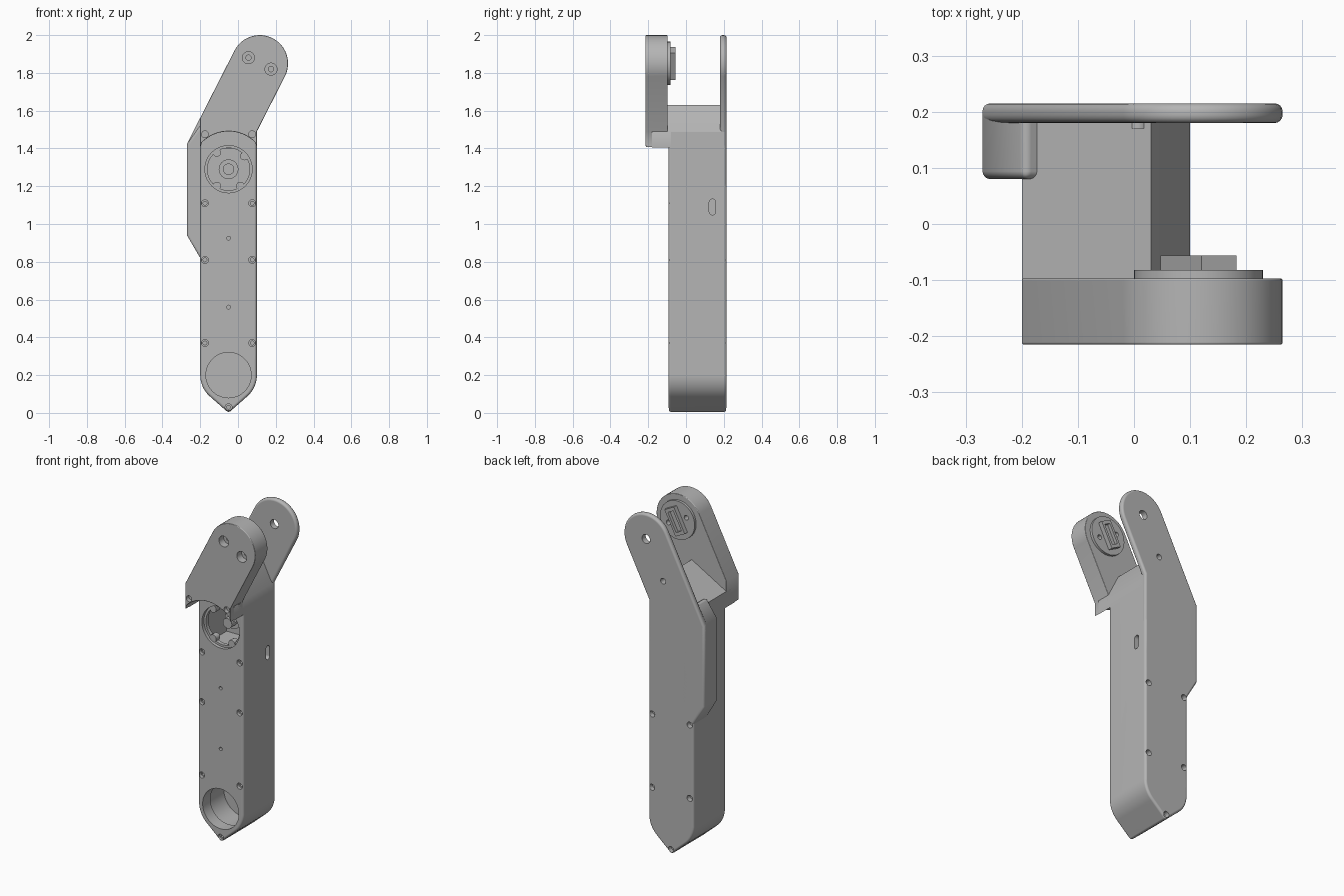
import bpy, bmesh, math
from math import sin, cos, radians

cube = bpy.data.objects.get("Cube")
if cube:
    bpy.data.objects.remove(cube, do_unlink=True)

grey = bpy.data.materials.new("light_grey")
grey.use_nodes = True
tone = (0.46, 0.46, 0.46, 1)
grey.diffuse_color = tone
grey.node_tree.nodes["Principled BSDF"].inputs["Base Color"].default_value = tone

TILT = radians(27)
BX = -0.05                # body centre line
JX, JZ, R = 0.115, 1.85, 0.15   # upper joint and limb half width
HUB_Z, FOOT_Z = 1.29, 0.2
FRONT, BACK = -0.093, 0.215


def arc(cx, cz, r, a, b, n=24):
    step = radians(b - a) / n
    return [(cx + r * cos(radians(a) + i * step), cz + r * sin(radians(a) + i * step))
            for i in range(n + 1)]


def fix_normals(bm):
    bm.normal_update()
    bmesh.ops.recalc_face_normals(bm, faces=bm.faces)


def add_prism(bm, pts, y0, y1):
    face = bm.faces.new([bm.verts.new((x, y0, z)) for x, z in pts])
    out = bmesh.ops.extrude_face_region(bm, geom=[face])
    new = [v for v in out["geom"] if isinstance(v, bmesh.types.BMVert)]
    bmesh.ops.translate(bm, verts=new, vec=(0, y1 - y0, 0))
    fix_normals(bm)


def to_object(bm, name):
    mesh = bpy.data.meshes.new(name)
    bm.to_mesh(mesh)
    bm.free()
    mesh.materials.append(grey)
    obj = bpy.data.objects.new(name, mesh)
    bpy.context.scene.collection.objects.link(obj)
    return obj


def prism(name, pts, y0, y1, round_edge=0):
    bm = bmesh.new()
    add_prism(bm, pts, y0, y1)
    obj = to_object(bm, name)
    if round_edge:
        mod = obj.modifiers.new("round", "BEVEL")
        mod.width, mod.segments = round_edge, 4
        mod.limit_method, mod.angle_limit = "ANGLE", radians(40)
    return obj


def along_arm(across, up):
    """Point measured from the upper joint, across and along the tilted arm."""
    return (JX + across * cos(TILT) + up * sin(TILT),
            JZ - across * sin(TILT) + up * cos(TILT))


def arm_rect(w, h):
    return [along_arm(*p) for p in ((-w, -h), (w, -h), (w, h), (-w, h))]


def circle(x, z, r, n=32):
    return arc(x, z, r, 0, 360, n)[:-1]


def left_edge(x):
    """Point on the left line of the tilted arm at the given x."""
    tx, tz = along_arm(-R, 0)
    return (x, tz - (tx - x) / math.tan(TILT))


# Profiles in the front plane
left, right = BX - R, BX + R
arm_end = arc(JX, JZ, R, -27, 153)
arch = arc(BX, HUB_Z, 0.2, 135, 45)
arm_foot = [(left, 1.405)] + arch + [(right, 1.405), (right, 1.49)]
body_shape = ([(left, 1.5)] + arc(BX, FOOT_Z, R, 180, 229, 10) + [(BX, 0)]
              + arc(BX, FOOT_Z, R, 311, 360, 10) + [(right, 1.5)])
plate_shape = (arm_end + [left_edge(-0.27), (-0.27, 0.94), (left, 0.82),
               (-0.12, 0.82), (right, 1.2), (right, 1.49)])
bump_shape = [left_edge(-0.27), (-0.27, 0.94), (left, 0.82), (-0.12, 0.68),
              (-0.12, 1.48), (left + 0.005, 1.53)]

# Solid parts
body = prism("body", body_shape, FRONT, BACK, 0.014)
roof = prism("roof_block", arm_foot + [(0.03, 1.63), (left, 1.5)], -0.18, 0.19)
front_arm = prism("front_arm", arm_foot + arm_end + [left_edge(left)], -BACK, -0.097, 0.022)
back_arm = prism("back_arm", plate_shape, 0.18, BACK, 0.014)
bump = prism("side_bulge", bump_shape, 0.08, BACK, 0.014)
disc = prism("joint_disc", circle(JX, JZ, 0.115, 48), -0.11, -0.082)
block = prism("joint_key", arm_rect(0.035, 0.08), -0.09, -0.056)

# Cutters in layers: counterbores, narrow holes, inner cavity
layers = {k: bmesh.new() for k in ("wide", "narrow", "cavity", "slot")}


def hole(layer, x, z, r, y0, y1, n=24):
    add_prism(layers[layer], circle(x, z, r, n), y0, y1)


screws = [(BX + s * 0.125, z) for z in (0.37, 0.81, 1.11) for s in (-1, 1)] + [(BX, 0.03)]
for x, z in screws:
    hole("wide", x, z, 0.018, -0.14, FRONT + 0.02)
    hole("narrow", x, z, 0.01, -0.14, FRONT + 0.06)
    if z < 1:
        hole("wide", x, z, 0.018, BACK - 0.03, 0.3)
for s in (-1, 1):
    hole("wide", BX + s * 0.125, 1.475, 0.018, -0.3, -0.19)
    x, z = along_arm(s * 0.067, 0)
    hole("wide", x, z, 0.032, -0.3, -0.17)
    hole("narrow", x, z, 0.014, -0.3, 0)
for z in (0.56, 0.925):
    hole("narrow", BX, z, 0.01, -0.14, -0.04)
hole("wide", JX, JZ, 0.027, 0.1, 0.3)
hole("wide", *along_arm(0, -0.25), 0.017, 0.17, 0.3)
hole("wide", BX, HUB_Z, 0.125, -0.14, FRONT + 0.02, 48)
hole("narrow", BX, HUB_Z, 0.112, -0.14, 0.0, 48)
hole("wide", BX, FOOT_Z, 0.12, -0.14, 0.02, 48)
hole("narrow", BX, FOOT_Z, 0.128, -0.02, 0.12, 48)
add_prism(layers["narrow"], arm_rect(0.02, 0.06), -0.075, 0)
add_prism(layers["cavity"], [(-0.18, 1.14), (0.08, 1.14), (0.08, 1.4), (-0.18, 1.4)],
          -0.05, 0.15)

# Cable slot in the side wall, drawn flat and turned to face sideways
oval = arc(0, 0.025, 0.017, 0, 180, 10) + arc(0, -0.025, 0.017, 180, 360, 10)
add_prism(layers["slot"], oval, -0.03, 0.05)
for v in layers["slot"].verts:
    v.co = (right + v.co.y, 0.14 + v.co.x, 1.09 + v.co.z)
fix_normals(layers["slot"])

cutters = [to_object(bm, name + "_cutter") for name, bm in layers.items()]

# Pieces seen inside the hub opening
inner = [prism("hub_boss", circle(BX, HUB_Z, 0.052), 0.02, 0.16),
         prism("hub_shaft", circle(BX, HUB_Z, 0.03), -0.03, 0.1)]
for i, deg in enumerate((40, 125, 235, 305)):
    inner.append(prism(f"hub_lug_{i + 1}",
                       circle(BX + 0.108 * cos(radians(deg)), HUB_Z + 0.108 * sin(radians(deg)),
                              0.022, 16), FRONT + 0.015, -0.04))

# Cut the parts, apply, and shade
cut_parts = [body, roof, front_arm, back_arm, bump, disc, block]
for obj in cut_parts:
    for c in cutters:
        mod = obj.modifiers.new("cut", "BOOLEAN")
        mod.operation, mod.solver, mod.object = "DIFFERENCE", "EXACT", c
bpy.context.view_layer.update()
graph = bpy.context.evaluated_depsgraph_get()
baked = {o: bpy.data.meshes.new_from_object(o.evaluated_get(graph)) for o in cut_parts}
for obj, mesh in baked.items():
    obj.modifiers.clear()
    obj.data = mesh
for c in cutters:
    bpy.data.objects.remove(c, do_unlink=True)

for obj in cut_parts + inner:
    bpy.ops.object.select_all(action="DESELECT")
    obj.select_set(True)
    bpy.context.view_layer.objects.active = obj
    bpy.ops.object.shade_smooth_by_angle(angle=radians(35))
    mod = obj.modifiers.new("clean_normals", "WEIGHTED_NORMAL")
    mod.keep_sharp = True
